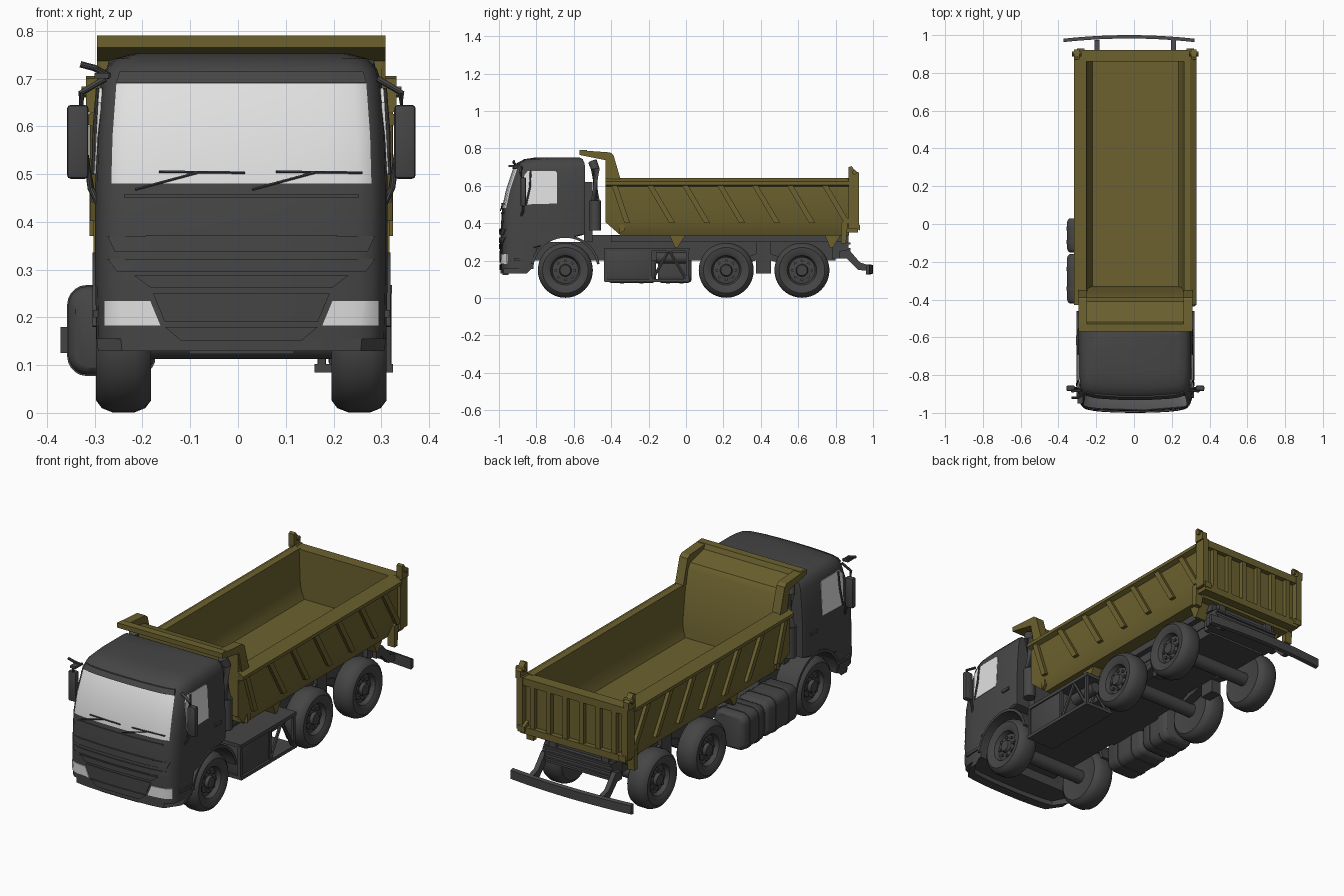
import bpy, bmesh, math
from mathutils import Vector

if "Cube" in bpy.data.objects:
    bpy.data.objects.remove(bpy.data.objects["Cube"])

CX = 0.007  # truck centre line


def material(name, rgb):
    m = bpy.data.materials.new(name)
    m.diffuse_color = (*rgb, 1)
    m.use_nodes = True
    m.node_tree.nodes["Principled BSDF"].inputs["Base Color"].default_value = m.diffuse_color
    return m


GREY = material("dark_grey", (0.06, 0.06, 0.06))
OLIVE = material("olive_yellow", (0.15, 0.12, 0.028))
GLASS = material("pale_glass", (0.75, 0.75, 0.75))


def loft(name, rings, mat, bevel=0):
    """Skin a list of closed rings and cap both ends."""
    bm = bmesh.new()
    vs = [[bm.verts.new(p) for p in r] for r in rings]
    n = len(rings[0])
    for a, b in zip(vs, vs[1:]):
        for i in range(n):
            bm.faces.new((a[i], a[(i + 1) % n], b[(i + 1) % n], b[i]))
    bm.faces.new(vs[0])
    bm.faces.new(vs[-1])
    if bevel:
        bmesh.ops.bevel(bm, geom=bm.edges[:], offset=bevel, segments=2, profile=0.5, affect='EDGES')
    bmesh.ops.recalc_face_normals(bm, faces=bm.faces[:])
    me = bpy.data.meshes.new(name)
    bm.to_mesh(me)
    bm.free()
    me.materials.append(mat)
    ob = bpy.data.objects.new(name, me)
    bpy.context.collection.objects.link(ob)
    return ob


def prism(name, yz, x0, x1, mat, bevel=0):
    return loft(name, [[(x, y, z) for y, z in yz] for x in (x0, x1)], mat, bevel)


def box(name, x0, x1, y0, y1, z0, z1, mat=GREY, bevel=0):
    return prism(name, [(y0, z0), (y1, z0), (y1, z1), (y0, z1)], x0, x1, mat, bevel)


def tube(name, pts, r, mat=GREY, n=10):
    pts = [Vector(p) for p in pts]
    rings = []
    for i, p in enumerate(pts):
        q = (pts[min(i + 1, len(pts) - 1)] - pts[max(i - 1, 0)]).to_track_quat('Z', 'Y')
        rings.append([p + q @ Vector((r * math.cos(k * math.tau / n), r * math.sin(k * math.tau / n), 0))
                      for k in range(n)])
    return loft(name, rings, mat)


def interp(table, t, col):
    if t <= table[0][0]:
        return table[0][col]
    for a, b in zip(table, table[1:]):
        if t <= b[0]:
            return a[col] + (b[col] - a[col]) * (t - a[0]) / (b[0] - a[0])
    return table[-1][col]


# Cab: z, half width, front y, rear y
CAB = [(.155, .303, -.992, -.80), (.27, .306, -.994, -.80), (.34, .306, -.992, -.54), (.48, .306, -.984, -.54),
       (.58, .303, -.962, -.54), (.69, .294, -.925, -.54), (.72, .284, -.905, -.542),
       (.742, .264, -.865, -.552), (.752, .225, -.80, -.57)]
BOW = [(0, 0), (.3, .001), (.6, .006), (.8, .013), (.89, .022), (.95, .04), (.985, .072), (1, .12)]


def front_y(x, z):
    return interp(CAB, z, 2) + interp(BOW, abs(x - CX) / interp(CAB, z, 1), 1)


rings = []
for z, hw, yf, yr in CAB:
    half = [(u * hw, yf + d) for u, d in BOW] + [(hw, yr - .02), (hw * .975, yr)]
    rings.append([(CX + x, y, z) for x, y in half] + [(CX - x, y, z) for x, y in half[:0:-1]])
cab = loft("cab", rings, GREY)
cab.data.materials.append(GLASS)
for f in cab.data.polygons:  # windscreen
    co = [cab.data.vertices[i].co for i in f.vertices]
    if all(.479 < c.z < .691 and abs(c.x - CX) < .8905 * interp(CAB, c.z, 1) and c.y < -.8 for c in co):
        f.material_index = 1

# Wheel arch cut through the cab
cutter = tube("arch_cutter", [(-.5, -.645, .15), (.5, -.645, .15)], .172, GREY, 48)
cutter.hide_render = True
mod = cab.modifiers.new("arch", 'BOOLEAN')
mod.object, mod.operation, mod.solver = cutter, 'DIFFERENCE', 'EXACT'
bpy.context.view_layer.objects.active = cab
bpy.ops.object.modifier_apply(modifier="arch")
bpy.data.objects.remove(cutter)


def front_plate(name, bottom, top, z0, z1, out=.006, inn=.01, mat=GREY, n=12):
    """Curved plate lying on the cab front; bottom and top are x ranges from the centre."""
    rings = []
    for i in range(n + 1):
        t = i / n
        a = CX + bottom[0] + (bottom[1] - bottom[0]) * t
        b = CX + top[0] + (top[1] - top[0]) * t
        ya, yb = front_y(a, z0), front_y(b, z1)
        rings.append([(a, ya - out, z0), (b, yb - out, z1), (b, yb + inn, z1), (a, ya + inn, z0)])
    return loft(name, rings, mat)


# Front bumper lip, grille bands and bonnet panel
front_plate("bumper_lip", (-.300, .300), (-.303, .303), .13, .158, 0, .05)
front_plate("bumper_spoiler", (-.11, .11), (-.11, .11), .123, .135, -.01, .04)
front_plate("lower_grille", (-.125, .125), (-.16, .16), .15, .18)
front_plate("bumper_band", (-.16, .16), (-.185, .185), .19, .25, .004)
front_plate("grille_bar_low", (-.19, .19), (-.225, .225), .262, .288)
front_plate("grille_bar_mid", (-.26, .26), (-.28, .28), .295, .322)
front_plate("grille_bar_top", (-.265, .265), (-.28, .28), .338, .37)
front_plate("bonnet_panel", (-.18, .18), (-.20, .20), .345, .372, .008)
front_plate("windscreen_sill", (-.245, .245), (-.245, .245), .45, .458, .004)
front_plate("roof_visor", (-.262, .262), (-.255, .255), .692, .715, .008)

for s, side in ((-1, "left"), (1, "right")):
    def X(d):
        return CX + s * d
    # Headlights, side windows and doors
    front_plate("headlight_" + side, (s * .168, s * .288), (s * .19, s * .288), .182, .235, .005, .01, GLASS, 6)
    win = [(-.865, .50), (-.69, .505), (-.69, .67), (-.70, .68), (-.845, .68), (-.87, .65)]
    loft("side_window_" + side, [[(X(interp(CAB, z, 1) + d), y, z) for y, z in win] for d in (-.004, .003)], GLASS)
    tube("window_bar_" + side, [(X(.309), -.855, .50), (X(.307), -.835, .59), (X(.30), -.83, .68)], .005)
    box("door_handle_" + side, X(.30), X(.314), -.64, -.59, .44, .455)
    box("cab_step_" + side, X(.24), X(.311), -.92, -.815, .20, .215)
    # Front mudguard
    arc = [math.radians(a) for a in range(10, 171, 8)]
    guard = [(-.645 + .186 * math.cos(a), .15 + .186 * math.sin(a)) for a in arc]
    guard += [(-.645 + .172 * math.cos(a), .15 + .172 * math.sin(a)) for a in reversed(arc)]
    prism("front_mudguard_" + side, guard, X(.19), X(.312), GREY)
    # Mirrors and arms
    box("mirror_" + side, X(.320), X(.365), -.885, -.855, .49, .645, GREY, .008)
    tube("mirror_arm_" + side, [(X(.285), -.88, .70), (X(.335), -.885, .67), (X(.335), -.87, .60),
                                (X(.315), -.87, .47), (X(.30), -.88, .44)], .007)
    # Wipers
    w = -.215 if s < 0 else .03
    for part, a, b in (("arm", (w, .468), (w + .13, .503)), ("blade", (w + .05, .505), (w + .23, .503))):
        tube(f"wiper_{part}_{side}", [(x, front_y(x, z) - .007, z) for x, z in (a, b)], .003, GREY, 6)
    # Intake stacks behind the cab
    tube("stack_" + side, [(X(.265), -.485, .36), (X(.265), -.485, .52)], .03, GREY, 16)
    tube("stack_top_" + side, [(X(.265), -.485, .52), (X(.265), -.485, .69), (X(.255), -.50, .73)], .024, GREY, 16)

    # Wheels: lathe profile of radius and depth from the outer face
    prof = [(.004, -.012), (.028, -.012), (.033, -.028), (.07, -.034), (.079, -.012), (.095, -.003), (.122, 0),
            (.138, -.012), (.147, -.034), (.147, -.08), (.138, -.103), (.122, -.115), (.08, -.108), (.004, -.108)]
    for k, wy in enumerate((-.645, .215, .62)):
        loft(f"wheel_{side}_{k}", [[(X(.304 + d), wy + r * math.cos(i * math.tau / 40),
             .148 + r * math.sin(i * math.tau / 40)) for i in range(40)] for r, d in prof], GREY)
        for i in range(8):
            a = i * math.tau / 8
            y, z = wy + .05 * math.cos(a), .148 + .05 * math.sin(a)
            tube(f"wheel_bolt_{side}_{k}_{i}", [(X(.268), y, z), (X(.282), y, z)], .008, GREY, 8)
    # Rear suspension
    prism("leaf_spring_" + side, [(.22, .16), (.41, .21), (.62, .16), (.62, .18), (.41, .25), (.22, .18)],
          X(.13), X(.18), GREY)
    box("spring_mount_" + side, X(.13), X(.185), .375, .455, .13, .30)

    # Tipper body side ribs, wings, brackets and tailgate lugs
    for k in range(7):
        y = -.40 + .187 * k
        rib = [(y, .61), (y + .032, .61), (y + .155, .402), (y + .123, .402)]
        if k == 0:
            rib = [(y, .61), (y + .03, .61), (y + .10, .402), (y + .07, .402)]
        prism(f"body_rib_{side}_{k}", rib, X(.295), X(.317), OLIVE)
    wing = [(-.57, .79), (-.405, .778), (-.388, .765), (-.35, .635), (-.41, .635), (-.43, .737), (-.57, .765)]
    prism("canopy_wing_" + side, wing, X(.255), X(.302), OLIVE)
    for y in (-.03, .80):
        prism("body_bracket_" + side, [(y - .06, .34), (y + .03, .34), (y - .015, .27), (y - .03, .27)][::-1],
              X(.17), X(.25), OLIVE)
    box("tailgate_post_" + side, X(.285), X(.318), .868, .925, .37, .64, OLIVE)
    prism("tailgate_lug_" + side, [(.87, .63), (.925, .63), (.925, .67), (.905, .68), (.885, .705), (.87, .70)],
          X(.295), X(.325), OLIVE)
    tube("tailgate_pin_" + side, [(X(.285), .90, .672), (X(.335), .90, .672)], .012, OLIVE)
    prism("tailgate_latch_" + side, [(.83, .29), (.855, .29), (.865, .40), (.93, .36), (.93, .39), (.86, .43),
                                     (.83, .40)], X(.27), X(.31), OLIVE)
    # Rear bumper arms
    prism("bumper_arm_" + side, [(.82, .25), (.87, .26), (.93, .19), (.975, .175), (.975, .145), (.92, .15),
                                 (.86, .21), (.82, .21)], X(.19), X(.215), GREY)

# Tipper tub: U section swept along y
half = [(.27, .335), (.30, .405), (.30, .595), (.325, .605), (.325, .622), (.29, .642), (.258, .64),
        (.252, .47), (.244, .42), (.228, .385)]
ring = [(x, z) for x, z in half] + [(-x, z) for x, z in reversed(half)]
loft("tipper_tub", [[(CX + x, (-.43 if z > .4 else -.35), z) for x, z in ring],
                    [(CX + x, .872, z) for x, z in ring]], OLIVE)
# Front wall bending into the canopy
prism("front_wall_canopy", [(-.57, .765), (-.43, .737), (-.43, .405), (-.355, .40), (-.355, .345), (-.33, .36),
                            (-.33, .386), (-.39, .71), (-.41, .738), (-.52, .765), (-.53, .79), (-.57, .79)],
      CX - .295, CX + .295, OLIVE)
# Tailgate with frame and ribs
box("tailgate", CX - .29, CX + .29, .86, .895, .35, .632, OLIVE)
box("tailgate_top_rail", CX - .30, CX + .30, .86, .92, .60, .638, OLIVE)
box("tailgate_bottom_rail", CX - .30, CX + .30, .86, .92, .35, .385, OLIVE)
for k in range(6):
    x = CX - .235 + k * .094
    box(f"tailgate_rib_{k}", x - .013, x + .013, .89, .917, .38, .605, OLIVE)

# Chassis
box("chassis", CX - .165, CX + .165, -.95, .80, .20, .30)
for d in (-.15, .15):
    box("frame_rail", CX + d - .02, CX + d + .02, -.52, .87, .255, .338)
box("sub_frame", CX - .20, CX + .20, -.40, .85, .30, .335)
box("rear_cross_plate", CX - .19, CX + .19, .78, .87, .21, .30)
for z in (.225, .255, .285):
    box("rear_plate_ridge", CX - .19, CX + .19, .86, .88, z, z + .012)
for y in (-.645, .215, .62):
    tube("axle", [(CX - .25, y, .148), (CX + .25, y, .148)], .035, GREY, 16)
box("rear_cab_pack", CX - .22, CX + .22, -.545, -.50, .30, .62)

# Rear bumper bar, bowed in plan
bar = []
for i in range(17):
    u = i / 8 - 1
    y = .963 + .019 * (1 - u * u)
    bar.append([(-.026 + .346 * u, y + dy, z) for dy, z in ((0, .125), (.018, .13), (.018, .175), (0, .18))])
loft("rear_bumper_bar", bar, GREY)

# Left fuel tanks with straps
for name, y0, y1 in (("fuel_tank_front", -.42, -.16), ("fuel_tank_rear", -.15, .03)):
    corner = [(cx + r * math.cos(a), cz + r * math.sin(a)) for r in (.04,) for cx, cz, q in
              ((-.215, .225, 0), (-.315, .225, 1), (-.315, .12, 2), (-.215, .12, 3))
              for a in [math.pi / 2 * (q + k / 5) for k in range(6)]]
    loft(name, [[(-.265 + (x + .265) * f, y, .1725 + (z - .1725) * f) for x, z in corner] for y, f in
                ((y0, .84), (y0 + .006, .93), (y0 + .02, 1), (y1 - .02, 1), (y1 - .006, .93), (y1, .84))], GREY)
    for t in (.3, .7):
        y = y0 + (y1 - y0) * t
        loft(name + "_strap", [[(-.265 + (x + .265) * 1.03, yy, .1725 + (z - .1725) * 1.03) for x, z in corner]
                               for yy in (y - .01, y + .01)], GREY)
box("tank_bracket", -.24, -.13, -.36, -.02, .20, .25)

# Right equipment frame with battery box and lattice
box("equipment_box", .19, .315, -.425, -.195, .10, .262, GREY, .006)
box("equipment_top", .16, .322, -.435, .02, .25, .268)
box("equipment_base", .16, .325, -.435, .02, .085, .102)
for x in (.175, .312):
    for y in (-.43, -.19, .008):
        box("equipment_post", x - .008, x + .008, y - .008, y + .008, .09, .26)
    for a, b in ((-.18, -.09), (0, -.09)):
        tube("equipment_brace", [(x, a, .10), (x, b, .255)], .009, GREY, 6)
tube("equipment_reservoir", [(.245, -.16, .215), (.245, .0, .215)], .03, GREY, 16)

# Kerb mirror at the top left of the cab
prism("kerb_mirror", [(-.95, .70), (-.90, .70), (-.90, .712), (-.95, .712)], -.30, -.27, GREY)
tube("kerb_mirror_arm", [(-.27, -.90, .705), (-.30, -.92, .722), (-.33, -.92, .73)], .007)

# Smooth shading with sharp edges kept
bpy.ops.object.select_all(action='SELECT')
bpy.context.view_layer.objects.active = cab
bpy.ops.object.shade_smooth_by_angle(angle=math.radians(32))
